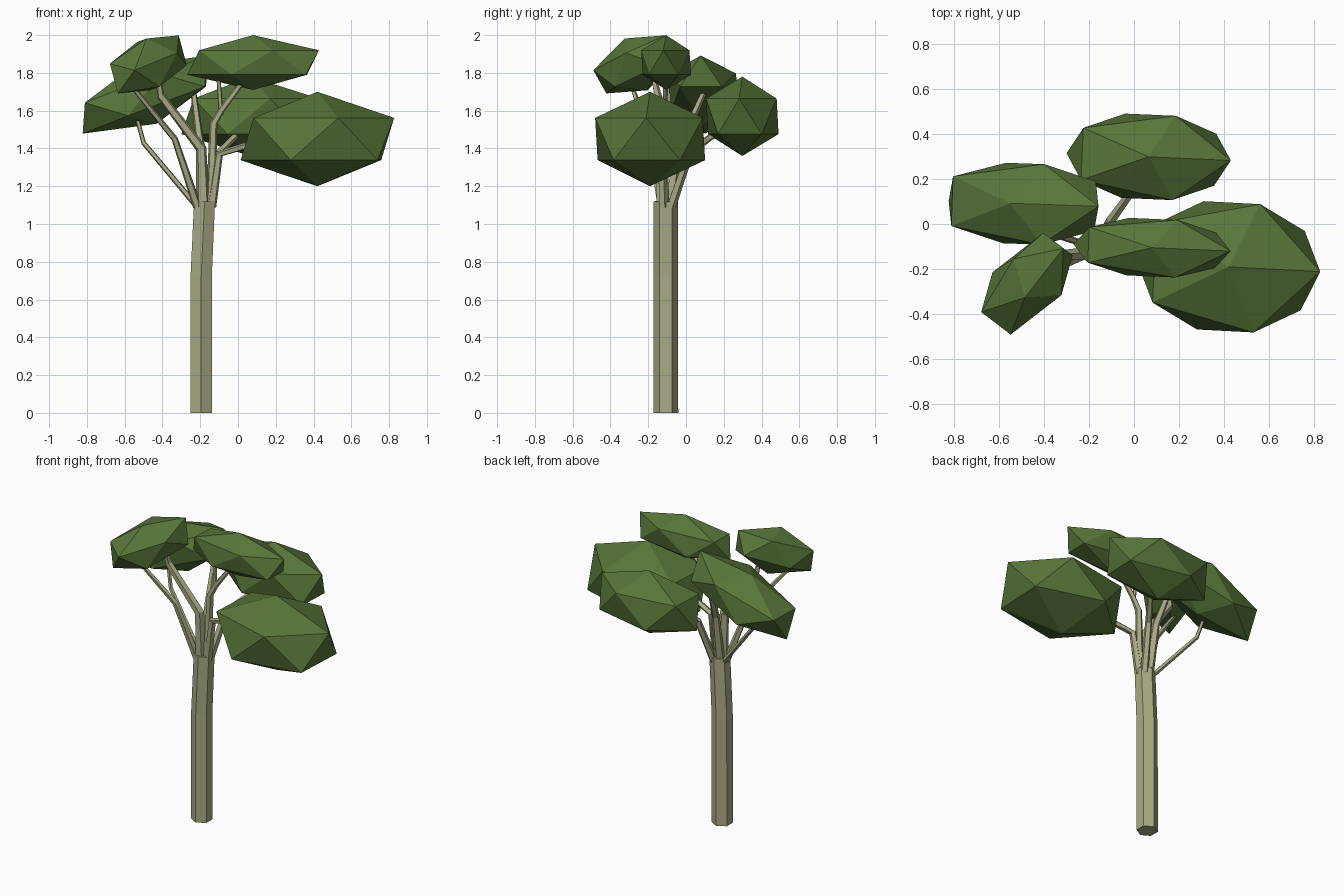
import bpy, bmesh
from math import radians, sin, cos, pi
from mathutils import Vector

cube = bpy.data.objects.get("Cube")
if cube:
    bpy.data.objects.remove(cube, do_unlink=True)


def make_material(name, rgb):
    mat = bpy.data.materials.new(name)
    mat.use_nodes = True
    mat.diffuse_color = (*rgb, 1)
    mat.node_tree.nodes["Principled BSDF"].inputs["Base Color"].default_value = (*rgb, 1)
    return mat


bark = make_material("pale bark", (0.40, 0.40, 0.235))
leaf = make_material("leaf green", (0.098, 0.18, 0.041))


def finish(bm, name, mat):
    bmesh.ops.recalc_face_normals(bm, faces=bm.faces)
    mesh = bpy.data.meshes.new(name)
    bm.to_mesh(mesh)
    bm.free()
    mesh.materials.append(mat)
    obj = bpy.data.objects.new(name, mesh)
    bpy.context.collection.objects.link(obj)
    return obj


def limb(name, points, r_start, r_end, sides=6):
    """Flat-sided tapered tube through a few points."""
    pts = [Vector(p) for p in points]
    last = len(pts) - 1
    bm = bmesh.new()
    rings = []
    for i, p in enumerate(pts):
        direction = pts[min(i + 1, last)] - pts[max(i - 1, 0)]
        turn = Vector((0, 0, 1)).rotation_difference(direction)
        r = r_start + (r_end - r_start) * i / last
        ring = []
        for k in range(sides):
            a = pi / 2 + 2 * pi * k / sides
            ring.append(bm.verts.new(p + turn @ Vector((r * cos(a), r * sin(a), 0))))
        rings.append(ring)
    for low, high in zip(rings, rings[1:]):
        for k in range(sides):
            n = (k + 1) % sides
            bm.faces.new((low[k], low[n], high[n], high[k]))
    bm.faces.new(rings[0][::-1])
    bm.faces.new(rings[-1])
    return finish(bm, name, bark)


def foliage(name, center, size, turn):
    """Squashed icosahedron clump."""
    bm = bmesh.new()
    bmesh.ops.create_icosphere(bm, subdivisions=1, radius=1)
    obj = finish(bm, name, leaf)
    obj.location = center
    obj.scale = size
    obj.rotation_euler = [radians(a) for a in turn]


# Trunk with a slight lean at the top
limb("trunk", [(-0.195, -0.107, 0), (-0.195, -0.107, 0.72), (-0.177, -0.107, 1.12)], 0.066, 0.064)

# Branches
limb("branch_left_low", [(-0.215, -0.09, 1.09), (-0.50, 0.0, 1.43), (-0.545, 0.03, 1.60)],
     0.016, 0.011, 5)
limb("branch_left_high", [(-0.19, -0.09, 1.09), (-0.20, -0.03, 1.42), (-0.24, 0.11, 1.73)],
     0.034, 0.015, 5)
limb("branch_front_outer", [(-0.215, -0.13, 1.09), (-0.335, -0.19, 1.45), (-0.57, -0.29, 1.74)],
     0.024, 0.012, 5)
limb("branch_front_inner", [(-0.185, -0.125, 1.09), (-0.195, -0.13, 1.40),
                            (-0.41, -0.15, 1.68), (-0.42, -0.17, 1.77)], 0.038, 0.014, 5)
limb("branch_top", [(-0.145, -0.12, 1.09), (-0.13, -0.11, 1.53), (-0.09, -0.11, 1.60),
                    (0.03, -0.11, 1.76)], 0.026, 0.014, 5)
limb("branch_top_fork", [(-0.09, -0.11, 1.58), (-0.105, -0.10, 1.80)], 0.013, 0.011, 5)
limb("branch_back", [(-0.15, -0.08, 1.09), (-0.10, 0.02, 1.38), (-0.02, 0.13, 1.46),
                     (0.04, 0.26, 1.53)], 0.026, 0.014, 5)
limb("branch_right", [(-0.14, -0.12, 1.09), (-0.10, -0.13, 1.37), (0.03, -0.16, 1.41),
                      (0.18, -0.18, 1.43)], 0.026, 0.016, 5)

# Foliage clumps
foliage("foliage_right", (0.42, -0.19, 1.45), (0.455, 0.335, 0.25), (0, 0, -3))
foliage("foliage_top", (0.08, -0.105, 1.855), (0.39, 0.15, 0.145), (0, 0, -2.5))
foliage("foliage_back", (0.065, 0.298, 1.57), (0.408, 0.22, 0.21), (0, 0, -2.5))
foliage("foliage_left", (-0.49, 0.09, 1.685), (0.43, 0.21, 0.165), (0, -21, -2))
foliage("foliage_front", (-0.475, -0.265, 1.845), (0.295, 0.16, 0.15), (13, -20.5, 48))
